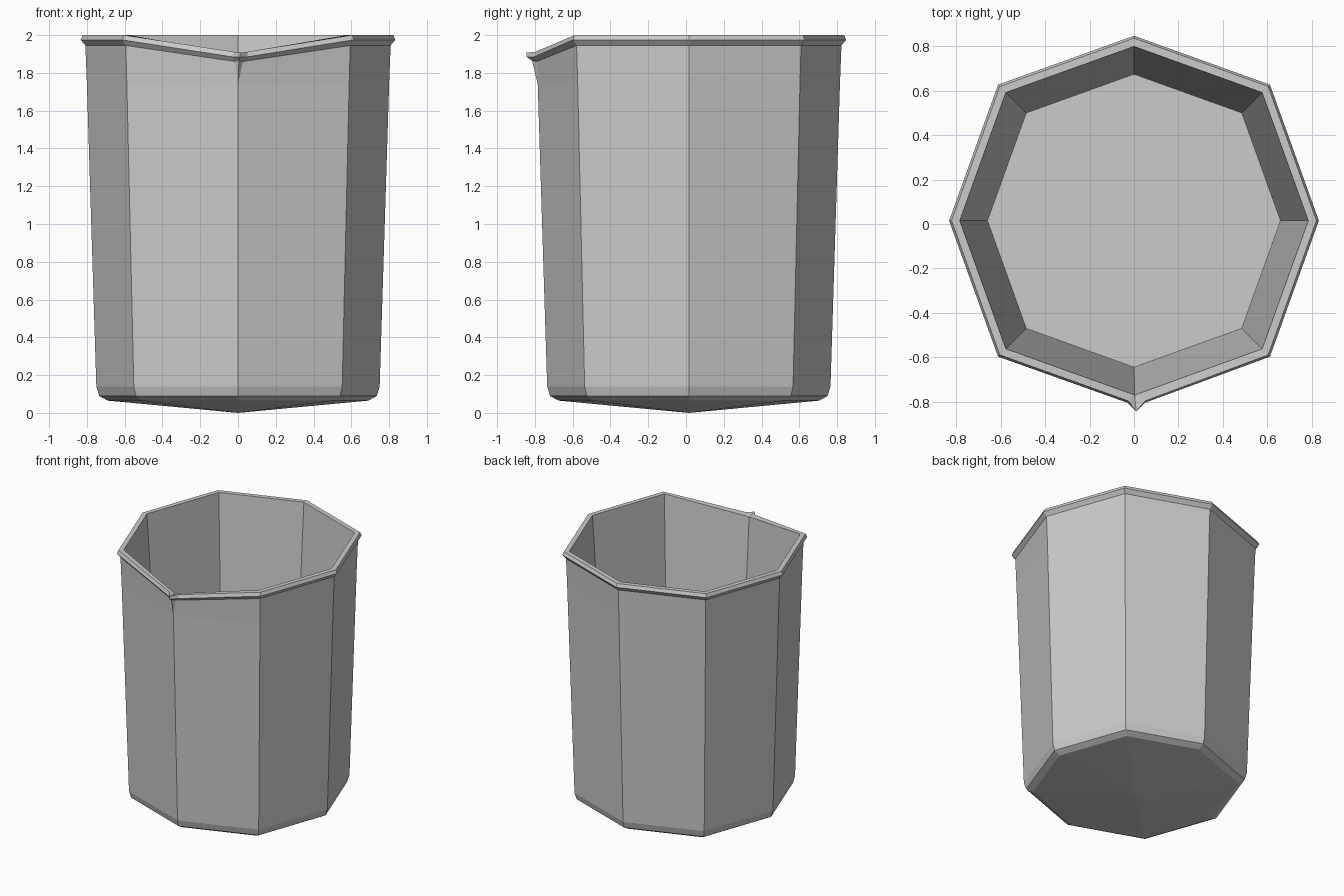
import bpy, bmesh, math

cube = bpy.data.objects.get("Cube")
if cube:
    bpy.data.objects.remove(cube, do_unlink=True)

CENTRE_Y = 0.015
DIAGONAL = 1.04  # the diagonal corners sit slightly further out

# one flat colour
grey = bpy.data.materials.new("light_grey")
grey.use_nodes = True
colour = (0.6, 0.6, 0.6, 1)
grey.diffuse_color = colour
grey.node_tree.nodes["Principled BSDF"].inputs["Base Color"].default_value = colour

# Profile from the underside, up the outside, over the lip and down the inside:
# radius, height, then the front spout as
# (left x, right x, side radius, side height, tip x, tip radius, tip height)
profile = [
    (0.69, 0.065, None),
    (0.735, 0.09, None),
    (0.75, 0.14, None),
    (0.80, 1.74, None),
    (0.808, 1.945, (-0.015, 0.025, 0.805, 1.86, 0.005, 0.83, 1.865)),
    (0.833, 1.975, (-0.03, 0.05, 0.82, 1.885, 0.01, 0.86, 1.885)),
    (0.822, 2.0, (-0.025, 0.05, 0.812, 1.912, 0.01, 0.86, 1.907)),
    (0.785, 2.0, (-0.006, 0.012, 0.782, 1.9, 0.003, 0.786, 1.893)),
    (0.66, 0.12, None),
]


def ring_points(radius, z, spout):
    """Eight-sided ring whose front corner is split into three spout points."""
    points = []
    for i in range(1, 8):
        angle = math.radians(-90 + 45 * i)
        r = radius * (DIAGONAL if i % 2 else 1)
        points.append((r * math.cos(angle), CENTRE_Y + r * math.sin(angle), z))
    if spout:
        left, right, side_r, side_z, tip_x, tip_r, tip_z = spout
        points += [(left, CENTRE_Y - side_r, side_z),
                   (tip_x, CENTRE_Y - tip_r, tip_z),
                   (right, CENTRE_Y - side_r, side_z)]
    else:
        points += [(0, CENTRE_Y - radius, z)] * 3
    return points


# beaker shell
bm = bmesh.new()
rings = [[bm.verts.new(p) for p in ring_points(*row)] for row in profile]
count = len(rings[0])
for low, high in zip(rings, rings[1:]):
    for i in range(count):
        j = (i + 1) % count
        bm.faces.new((low[i], low[j], high[j], high[i]))

# shallow pointed underside and flat inner floor
apex = bm.verts.new((0, CENTRE_Y, 0))
for i in range(count):
    bm.faces.new((rings[0][(i + 1) % count], rings[0][i], apex))
bm.faces.new(rings[-1])

# close the unsplit front corners
bmesh.ops.remove_doubles(bm, verts=bm.verts, dist=0.0005)
bmesh.ops.recalc_face_normals(bm, faces=bm.faces)

mesh = bpy.data.meshes.new("beaker")
bm.to_mesh(mesh)
bm.free()
mesh.materials.append(grey)
beaker = bpy.data.objects.new("beaker", mesh)
bpy.context.collection.objects.link(beaker)
